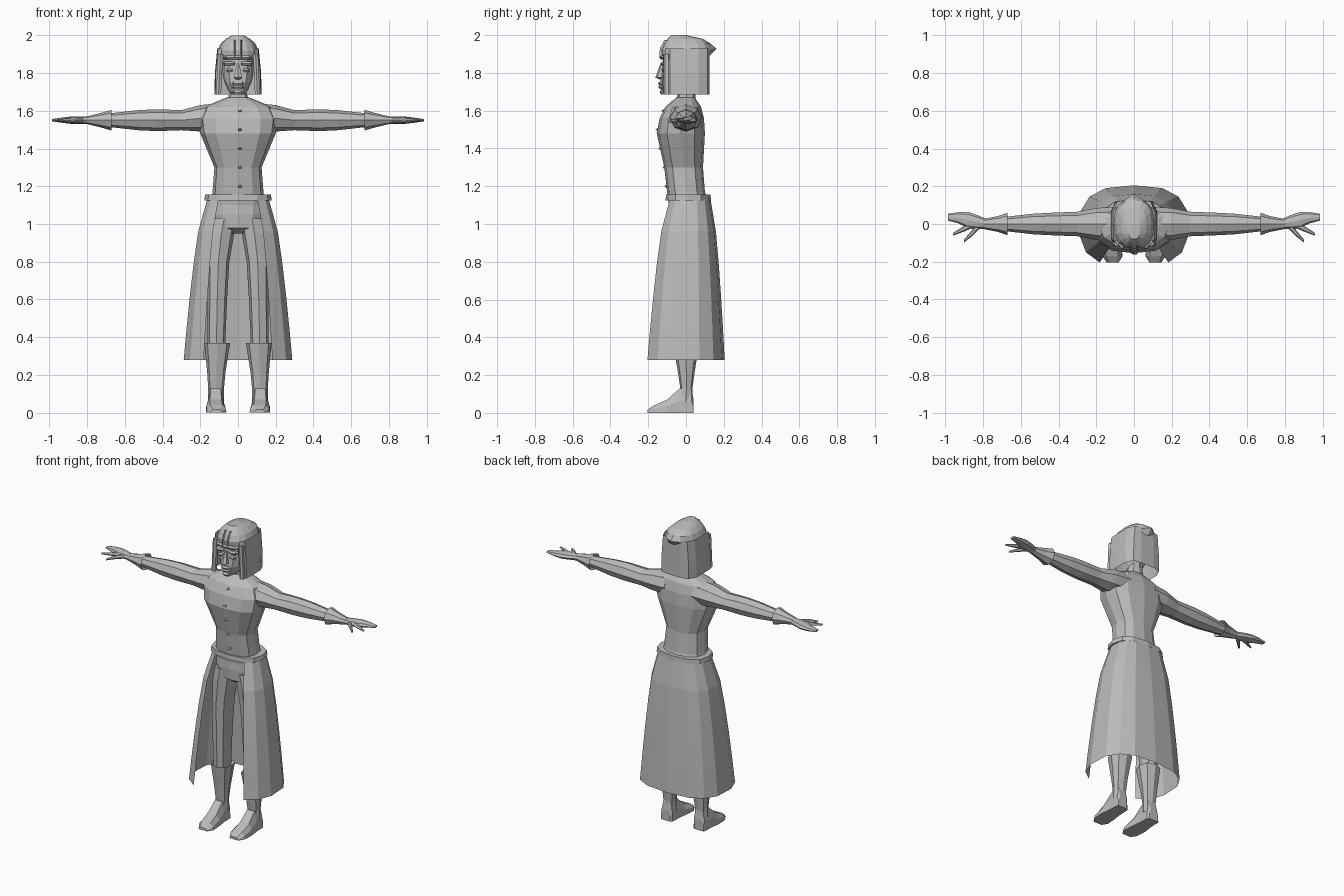
import bpy, bmesh
from math import sin, cos, pi

cube = bpy.data.objects.get("Cube")
if cube:
    bpy.data.objects.remove(cube, do_unlink=True)

shade = (.5, .5, .5, 1)
grey = bpy.data.materials.new("plain_grey")
grey.use_nodes = True
grey.diffuse_color = shade
grey.node_tree.nodes["Principled BSDF"].inputs["Base Color"].default_value = shade


def loft(name, rings, closed=True, mirror=False):
    """Skin a list of point rings with quads; closed rings are also capped."""
    bm = bmesh.new()
    rows = [[bm.verts.new(point) for point in ring] for ring in rings]
    count = len(rows[0])
    for lower, upper in zip(rows, rows[1:]):
        for i in range(count if closed else count - 1):
            j = (i + 1) % count
            bm.faces.new((lower[i], lower[j], upper[j], upper[i]))
    if closed:
        bm.faces.new(rows[0][::-1])
        bm.faces.new(rows[-1])
    bmesh.ops.recalc_face_normals(bm, faces=bm.faces)
    mesh = bpy.data.meshes.new(name)
    bm.to_mesh(mesh)
    bm.free()
    mesh.materials.append(grey)
    obj = bpy.data.objects.new(name, mesh)
    bpy.context.collection.objects.link(obj)
    if mirror:
        modifier = obj.modifiers.new("mirror", "MIRROR")
        modifier.use_clip = True
    return obj


def soften(value, power):
    """Signed power that makes an ellipse boxier."""
    return abs(value) ** power * (1 if value > 0 else -1)


def turn(count):
    return [2 * pi * i / count for i in range(count)]


def level(z, wide, front, back, middle=0, sides=12, power=.8):
    """Horizontal oval ring, wide to each side of its middle."""
    centre, depth = (front + back) / 2, (back - front) / 2
    return [(middle + wide * soften(sin(a), power),
             centre - depth * soften(cos(a), power), z) for a in turn(sides)]


def joint(x, depth, height, y=0, z=1.55, sides=8):
    """Upright oval ring across an outstretched arm."""
    return [(x, y + depth * cos(a), z + height * sin(a)) for a in turn(sides)]


def slab(z, wide, front, back, middle=0, thick=.02):
    """Small boss with a ridge around its middle."""
    rim = dict(wide=wide * .8, front=front + .008, back=back, middle=middle, sides=8)
    return [level(z=z - thick / 2, **rim),
            level(z=z, wide=wide, front=front, back=back, middle=middle, sides=8),
            level(z=z + thick / 2, **rim)]


# Coat body and neck
loft("coat_body", [
    level(z=1.1, wide=.145, front=-.09, back=.12),
    level(z=1.17, wide=.135, front=-.1, back=.1),
    level(z=1.3, wide=.125, front=-.115, back=.09),
    level(z=1.48, wide=.2, front=-.155, back=.1),
    level(z=1.56, wide=.21, front=-.14, back=.095),
    level(z=1.62, wide=.18, front=-.11, back=.08),
    level(z=1.65, wide=.11, front=-.075, back=.06),
    level(z=1.67, wide=.06, front=-.05, back=.045)])
loft("neck", [
    level(z=1.64, wide=.06, front=-.05, back=.05, sides=8),
    level(z=1.7, wide=.045, front=-.045, back=.05, sides=8),
    level(z=1.76, wide=.045, front=-.05, back=.05, sides=8)])
loft("belt", [
    level(z=1.125, wide=.15, front=-.09, back=.12),
    level(z=1.125, wide=.178, front=-.108, back=.132),
    level(z=1.155, wide=.175, front=-.106, back=.13),
    level(z=1.155, wide=.13, front=-.08, back=.1)])

# Coat buttons follow the line of the chest
for name, z, y in (("lower_button", 1.2, -.105), ("waist_button", 1.3, -.115),
                   ("middle_button", 1.4, -.138), ("chest_button", 1.5, -.152),
                   ("collar_button", 1.6, -.12)):
    loft(name, slab(z=z, wide=.01, front=y - .01, back=y + .01, middle=.01, thick=.012))

# Coat skirt: a flaring shell, open at the front
skirt_rings = []
for step in range(6):
    drop = step / 5
    flare = drop ** .6
    wide, front, back = .165 + .125 * flare, -.1 - .13 * flare, .13 + .075 * flare
    arc = [pi * (.18 + .82 * i / 6) for i in range(7)]
    skirt_rings.append([(wide * soften(sin(a), .75),
                         (front + back) / 2 - (back - front) / 2 * soften(cos(a), .75),
                         1.13 - .85 * drop) for a in arc])
for ring in skirt_rings:
    ring[-1] = (0, *ring[-1][1:])
loft("coat_skirt", skirt_rings, closed=False, mirror=True)

# Sleeves and flared gauntlet cuffs
loft("sleeve", [
    joint(x=.1, depth=.09, height=.075, z=1.565),
    joint(x=.2, depth=.085, height=.07, z=1.56),
    joint(x=.3, depth=.065, height=.053),
    joint(x=.43, depth=.06, height=.058),
    joint(x=.53, depth=.055, height=.053),
    joint(x=.7, depth=.036, height=.034)], mirror=True)
loft("cuff", [
    joint(x=.7, depth=.03, height=.03),
    joint(x=.67, depth=.06, height=.055),
    joint(x=.72, depth=.042, height=.04),
    joint(x=.8, depth=.026, height=.02)], mirror=True)

# Hands
loft("palm", [
    joint(x=.78, depth=.025, height=.02),
    joint(x=.83, depth=.037, height=.02, y=.01),
    joint(x=.88, depth=.044, height=.02, y=.02),
    joint(x=.93, depth=.03, height=.014, y=.033),
    joint(x=.985, depth=.018, height=.006, y=.036)], mirror=True)
loft("index_finger", [
    joint(x=.86, depth=.018, height=.014, y=-.005, sides=6),
    joint(x=.9, depth=.015, height=.011, y=-.025, sides=6),
    joint(x=.96, depth=.007, height=.005, y=-.055, sides=6)], mirror=True)
loft("thumb", [
    joint(x=.82, depth=.022, height=.014, y=-.005, sides=6),
    joint(x=.86, depth=.016, height=.012, y=-.05, sides=6),
    joint(x=.9, depth=.008, height=.006, y=-.09, z=1.54, sides=6)], mirror=True)

# Trousers
loft("trouser_hips", [
    level(z=.95, wide=.04, front=-.04, back=.04),
    level(z=.98, wide=.115, front=-.085, back=.085),
    level(z=1.05, wide=.14, front=-.09, back=.1),
    level(z=1.13, wide=.14, front=-.085, back=.105)])
loft("trouser_leg", [
    level(z=1.03, wide=.068, front=-.085, back=.095, middle=.073, sides=8),
    level(z=.95, wide=.068, front=-.085, back=.085, middle=.088, sides=8),
    level(z=.8, wide=.058, front=-.08, back=.07, middle=.104, sides=8),
    level(z=.6, wide=.052, front=-.07, back=.06, middle=.11, sides=8),
    level(z=.35, wide=.047, front=-.055, back=.055, middle=.115, sides=8)], mirror=True)

# Boots: flared top, shin and a wedge foot
loft("boot_shaft", [
    level(z=.34, wide=.04, front=-.045, back=.05, middle=.112, sides=8),
    level(z=.37, wide=.068, front=-.07, back=.07, middle=.11, sides=8),
    level(z=.21, wide=.048, front=-.042, back=.045, middle=.115, sides=8),
    level(z=.13, wide=.042, front=-.03, back=.034, middle=.116, sides=8),
    level(z=.06, wide=.043, front=-.04, back=.036, middle=.117, sides=8)], mirror=True)


def foot_slice(y, height, inner, outer, middle=.117):
    """Flat-soled slice whose top is narrower than its sole."""
    outline = ((1, 0), (.95, .5), (.6, 1))
    right = [(middle + outer * side, y, height * up) for side, up in outline]
    left = [(middle - inner * side, y, height * up) for side, up in outline]
    return right + left[::-1]


loft("boot_foot", [
    foot_slice(y=.04, height=.07, inner=.03, outer=.04),
    foot_slice(y=.03, height=.13, inner=.04, outer=.043),
    foot_slice(y=-.035, height=.128, inner=.042, outer=.045),
    foot_slice(y=-.1, height=.07, inner=.05, outer=.054),
    foot_slice(y=-.17, height=.04, inner=.056, outer=.05),
    foot_slice(y=-.205, height=.016, inner=.035, outer=.028)], mirror=True)

# Face and its features
loft("face", [
    level(z=1.685, wide=.03, front=-.115, back=-.02),
    level(z=1.705, wide=.05, front=-.13, back=.03),
    level(z=1.75, wide=.072, front=-.135, back=.06),
    level(z=1.8, wide=.083, front=-.13, back=.08),
    level(z=1.93, wide=.08, front=-.115, back=.08)])
loft("nose", [
    level(z=1.765, wide=.01, front=-.14, back=-.12, sides=6),
    level(z=1.775, wide=.024, front=-.162, back=-.12, sides=6),
    level(z=1.85, wide=.008, front=-.135, back=-.11, sides=6)])
loft("chin", slab(z=1.698, wide=.025, front=-.14, back=-.09, thick=.026))
loft("lower_lip", slab(z=1.726, wide=.032, front=-.147, back=-.1))
loft("upper_lip", slab(z=1.744, wide=.034, front=-.148, back=-.1))
loft("eye", slab(z=1.815, wide=.02, front=-.13, back=-.09, middle=.042), mirror=True)
loft("eyebrow", slab(z=1.85, wide=.035, front=-.136, back=-.09, middle=.045), mirror=True)

# Hair: long curtain round the sides and back, with front locks
curtain = ((.098, -.11), (.121, -.085), (.125, 0), (.123, .065), (.1, .115), (.05, .125), (0, .125))
loft("hair_curtain", [[(x * scale, y, z) for x, y in curtain]
                      for z, scale in ((1.685, 1), (1.8, .98), (1.93, .88))],
     closed=False, mirror=True)
loft("hair_front_lock", [
    level(z=1.685, wide=.015, front=-.118, back=-.085, middle=.103, sides=6),
    level(z=1.9, wide=.015, front=-.118, back=-.085, middle=.093, sides=6)], mirror=True)

# Hair crown: a cap whose rear is drawn out to a peak
crown = [
    level(z=1.89, wide=.108, front=-.128, back=.125, sides=16),
    level(z=1.92, wide=.108, front=-.132, back=.135, sides=16),
    level(z=1.955, wide=.092, front=-.118, back=.13, sides=16),
    level(z=1.98, wide=.066, front=-.098, back=.09, sides=16),
    level(z=2, wide=.03, front=-.08, back=0, sides=16)]
crown[1][8] = (0, .162, 1.928)
loft("hair_crown", crown)
loft("fringe_band", slab(z=1.882, wide=.09, front=-.142, back=-.05))
loft("fringe_strand", [
    level(z=1.88, wide=.006, front=-.142, back=-.11, middle=.017, sides=4),
    level(z=1.93, wide=.006, front=-.138, back=-.1, middle=.017, sides=4),
    level(z=1.975, wide=.006, front=-.115, back=-.08, middle=.017, sides=4)], mirror=True)
